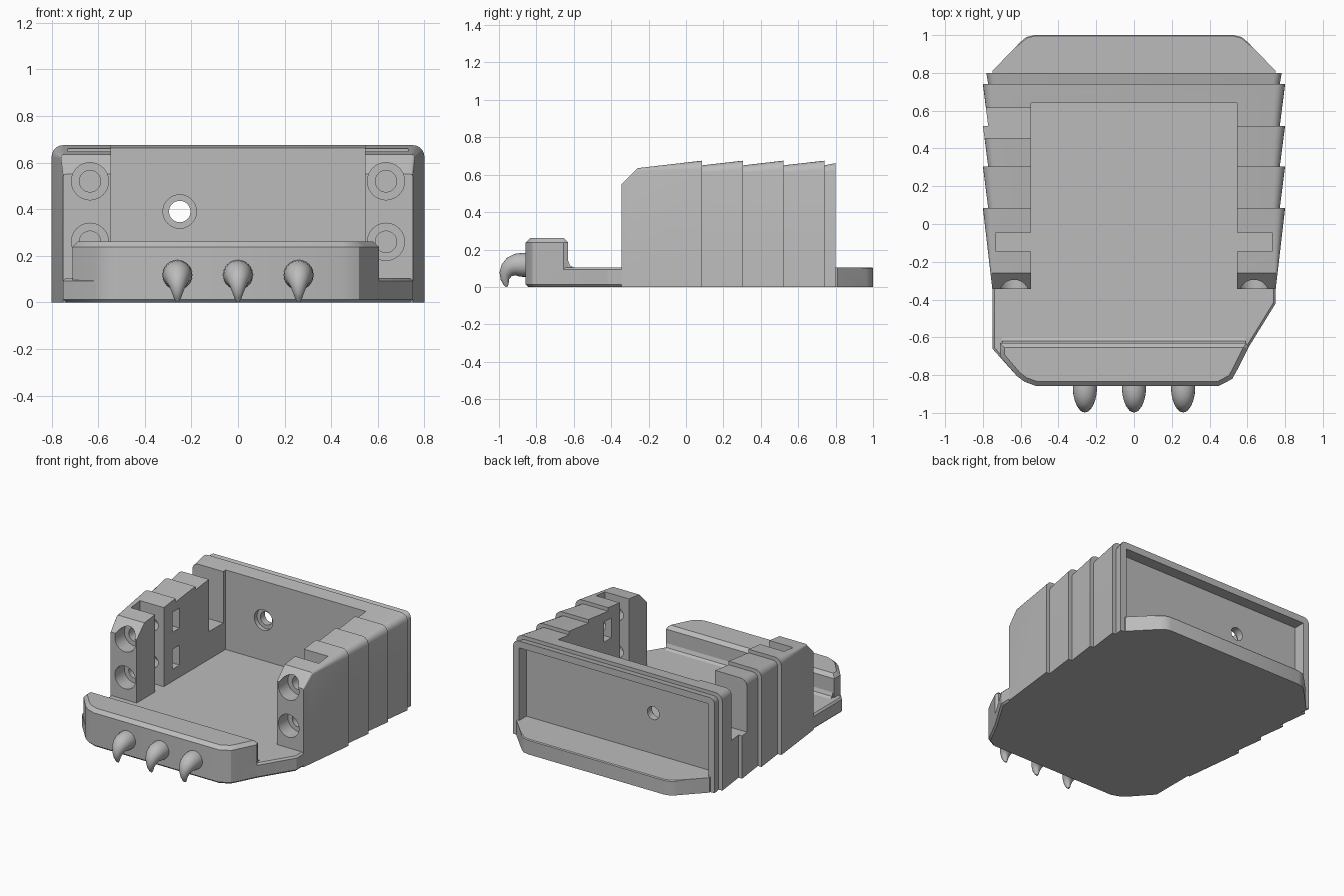
import bpy, bmesh
from math import pi, sin, cos, radians
from mathutils import Vector

old = bpy.data.objects.get("Cube")
if old:
    bpy.data.objects.remove(old, do_unlink=True)

grey = bpy.data.materials.new("plain grey")
grey.use_nodes = True
grey.diffuse_color = (0.5, 0.5, 0.5, 1)
grey.node_tree.nodes["Principled BSDF"].inputs["Base Color"].default_value = (0.5, 0.5, 0.5, 1)

FLOOR = 0.105   # top of the base plate
INNER = 0.545   # inner face of the side walls


def finish(name, bm):
    bmesh.ops.recalc_face_normals(bm, faces=bm.faces)
    mesh = bpy.data.meshes.new(name)
    bm.to_mesh(mesh)
    bm.free()
    ob = bpy.data.objects.new(name, mesh)
    bpy.context.collection.objects.link(ob)
    mesh.materials.append(grey)
    return ob


def activate(ob):
    bpy.ops.object.select_all(action='DESELECT')
    ob.select_set(True)
    bpy.context.view_layer.objects.active = ob


def smooth(ob, angle=30):
    activate(ob)
    bpy.ops.object.shade_smooth_by_angle(angle=radians(angle))


def loft(name, rings):
    """Skin a list of equal-length point rings and cap both ends."""
    bm = bmesh.new()
    loops = [[bm.verts.new(p) for p in ring] for ring in rings]
    n = len(loops[0])
    for a, b in zip(loops, loops[1:]):
        for i in range(n):
            j = (i + 1) % n
            bm.faces.new((a[i], a[j], b[j], b[i]))
    bm.faces.new(loops[0])
    bm.faces.new(loops[-1])
    return finish(name, bm)


def prism(name, outline, z0, z1, bevel, pick):
    """Extrude an outline upward and bevel the edges chosen by pick."""
    bm = bmesh.new()
    low = bm.faces.new([bm.verts.new((x, y, z0)) for x, y in outline])
    new = bmesh.ops.extrude_face_region(bm, geom=[low])["geom"]
    for v in new:
        if isinstance(v, bmesh.types.BMVert):
            v.co.z = z1
    bmesh.ops.recalc_face_normals(bm, faces=bm.faces)
    edges = [e for e in bm.edges if pick(*[v.co for v in e.verts])]
    bmesh.ops.bevel(bm, geom=edges, offset=bevel, segments=1,
                    affect='EDGES', clamp_overlap=True)
    ob = finish(name, bm)
    smooth(ob)
    return ob


def box(x0, x1, y0, y1, z0, z1):
    return loft("cutter", [[(x0, y0, z), (x1, y0, z), (x1, y1, z), (x0, y1, z)]
                           for z in (z0, z1)])


def drill(x, z, r, y0, y1, n=32):
    return loft("cutter", [[(x + r * cos(2 * pi * i / n), y, z + r * sin(2 * pi * i / n))
                            for i in range(n)] for y in (y0, y1)])


def arch(y, w, h, r):
    """Cross-section of the housing with rounded upper corners."""
    pts = [(w, y, 0)]
    for cx, start in ((w - r, 0), (r - w, pi / 2)):
        for i in range(6):
            a = start + i * pi / 10
            pts.append((cx + r * cos(a), y, h - r + r * sin(a)))
    return pts + [(-w, y, 0)]


# Housing: overlapping flared plates along y
rings = [arch(-0.345, 0.75, 0.55, 0.01), arch(-0.26, 0.76, 0.635, 0.015)]
for step in (0.085, 0.305, 0.52, 0.74):
    rings += [arch(step, 0.80, 0.675, 0.05), arch(step, 0.772, 0.65, 0.04)]
rings.append(arch(0.80, 0.782, 0.662, 0.04))
housing = loft("housing", rings)

# Openings in the housing
cutters = [
    box(-INNER, INNER, -1, 0.64, FLOOR, 1),          # tray interior
    box(-0.735, 0.735, 0.72, 1, FLOOR, 0.615),       # rear recess
    box(-1, -0.5, 0.455, 0.615, 0.30, 1),            # side notch
    drill(-0.25, 0.39, 0.072, 0.6, 0.67),            # rear wall hole
    drill(-0.25, 0.39, 0.046, 0.6, 0.9),
]
for s in (-1, 1):
    def side_box(a, b, *rest):
        return box(min(s * a, s * b), max(s * a, s * b), *rest)
    cutters.append(side_box(0.5, 0.73, -0.145, -0.045, FLOOR, 1))
    for z in (0.26, 0.52):
        cutters.append(drill(s * 0.635, z, 0.08, -0.5, -0.24))
        cutters.append(drill(s * 0.635, z, 0.046, -0.5, 0.13))
        cutters.append(side_box(0.5, 0.70, 0.05, 0.13, z - 0.07, z + 0.07))

for cutter in cutters:
    cutter.hide_render = True
    mod = housing.modifiers.new("cut", 'BOOLEAN')
    mod.operation = 'DIFFERENCE'
    mod.solver = 'EXACT'
    mod.object = cutter
    activate(housing)
    bpy.ops.object.modifier_apply(modifier=mod.name)
    bpy.data.objects.remove(cutter, do_unlink=True)
smooth(housing)

# Front plate with an uneven chamfered outline
nose = [(-0.62, -0.805), (-0.58, -0.835), (-0.52, -0.857), (0.45, -0.857),
        (0.52, -0.82), (0.545, -0.775)]
prism("front_plate",
      [(-0.75, -0.345), (-0.75, -0.66)] + nose + [(0.605, -0.655), (0.75, -0.42), (0.75, -0.345)],
      0, FLOOR, 0.012,
      lambda a, b: max(a.y, b.y) < -0.344 and abs(a.z - b.z) < 0.01
      and min(a.y, b.y) < -0.35)

# Raised bumper along the front edge
prism("front_bumper",
      [(-0.71, -0.63), (-0.71, -0.70)] + nose + [(0.605, -0.655), (0.595, -0.63)],
      0.02, 0.262, 0.05,
      lambda a, b: min(a.z, b.z) > 0.2)

# Small fillet behind the bumper
loft("bumper_fillet", [[(x, -0.64, 0.09), (x, -0.60, FLOOR), (x, -0.62, 0.115),
                        (x, -0.63, 0.14), (x, -0.64, 0.14)] for x in (-0.70, 0.59)])

# Rear foot
half = [(0.75, 0.79), (0.75, 0.81), (0.60, 0.965), (0.57, 0.99), (0.53, 1.0)]
prism("rear_foot", half + [(-x, y) for x, y in reversed(half)], 0, FLOOR, 0.006,
      lambda a, b: min(a.y, b.y) > 0.9 and min(a.z, b.z) > 0.05)

# Hooked claws: round sections swept along a bent path of (y, z, radius)
path = [(-0.83, 0.118, 0.064), (-0.875, 0.118, 0.064), (-0.905, 0.117, 0.061),
        (-0.93, 0.108, 0.055), (-0.95, 0.092, 0.046), (-0.965, 0.068, 0.034),
        (-0.968, 0.04, 0.023), (-0.962, 0.015, 0.014), (-0.957, 0.002, 0.006)]
for label, x in (("right", -0.26), ("middle", 0), ("left", 0.26)):
    sections = []
    for i, (y, z, r) in enumerate(path):
        p, q = path[max(i - 1, 0)], path[min(i + 1, len(path) - 1)]
        t = Vector((0, q[0] - p[0], q[1] - p[1])).normalized()
        up = Vector((0, -t.z, t.y))
        sections.append([Vector((x + r * cos(k * pi / 12), y, z)) + up * r * sin(k * pi / 12)
                         for k in range(24)])
    smooth(loft(label + "_claw", sections), 50)
